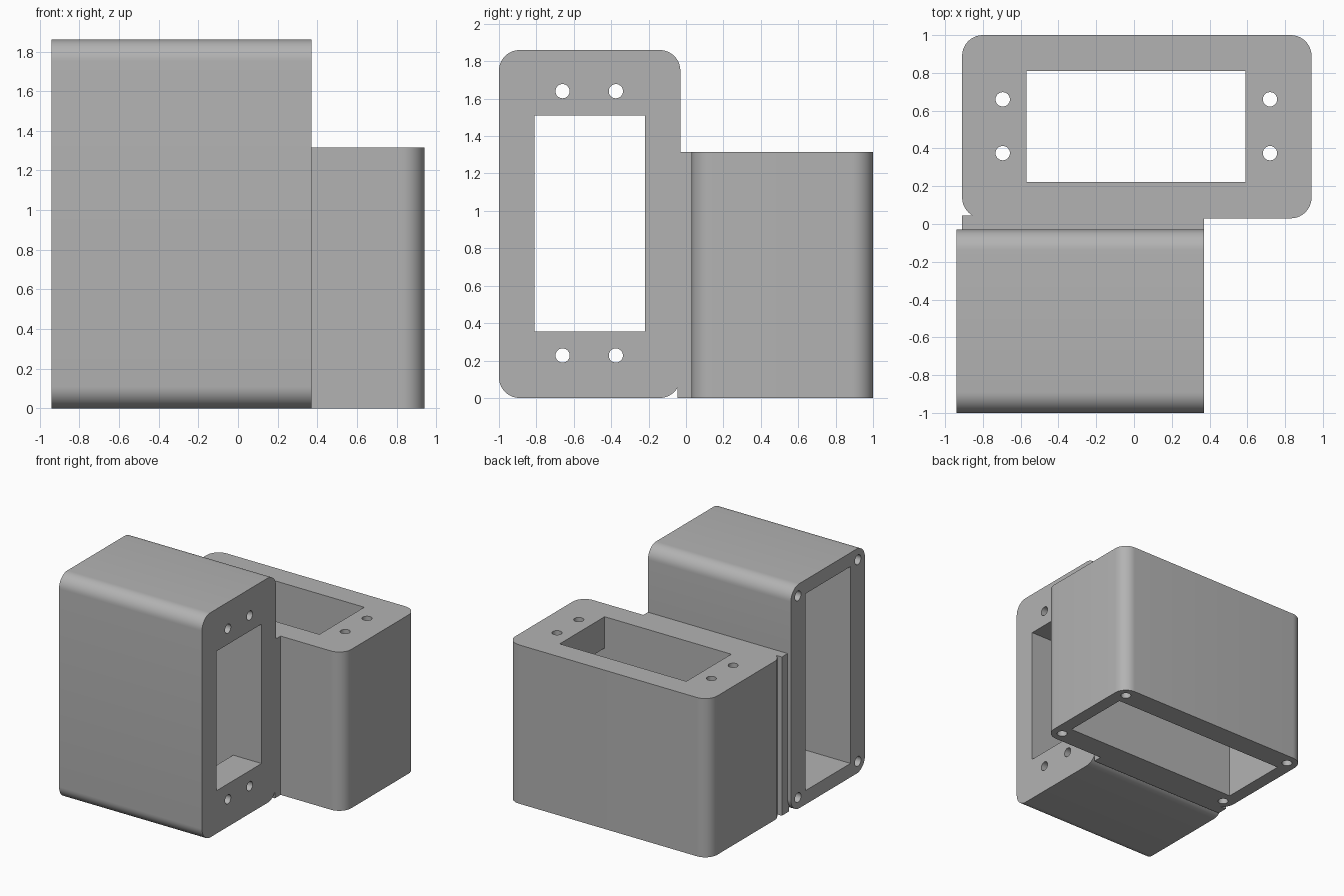
import bpy, bmesh, math

if "Cube" in bpy.data.objects:
    bpy.data.objects.remove(bpy.data.objects["Cube"])

grey = bpy.data.materials.new("plain grey")
grey.diffuse_color = (0.45, 0.45, 0.45, 1)
grey.use_nodes = True
grey.node_tree.nodes["Principled BSDF"].inputs["Base Color"].default_value = grey.diffuse_color


def rounded_rect(u0, u1, v0, v1, r=0.11, seg=10):
    pts = []
    corners = [(u1 - r, v1 - r), (u0 + r, v1 - r), (u0 + r, v0 + r), (u1 - r, v0 + r)]
    for k, (cu, cv) in enumerate(corners):
        for i in range(seg + 1):
            a = math.pi / 2 * (k + i / seg)
            pts.append((cu + r * math.cos(a), cv + r * math.sin(a)))
    return pts


def rect(u0, u1, v0, v1):
    return [(u0, v0), (u1, v0), (u1, v1), (u0, v1)]


def circle(cu, cv, r, n=32):
    return [(cu + r * math.cos(2 * math.pi * i / n), cv + r * math.sin(2 * math.pi * i / n))
            for i in range(n)]


def prism(name, outline, axis, a, b):
    """Extrude an outline along x (outline in y, z) or z (outline in x, y)."""
    place = (lambda u, v, w: (w, u, v)) if axis == "x" else (lambda u, v, w: (u, v, w))
    bm = bmesh.new()
    low = [bm.verts.new(place(u, v, a)) for u, v in outline]
    high = [bm.verts.new(place(u, v, b)) for u, v in outline]
    n = len(outline)
    bm.faces.new(low[::-1])
    bm.faces.new(high)
    for i in range(n):
        j = (i + 1) % n
        bm.faces.new((low[i], low[j], high[j], high[i]))
    bmesh.ops.recalc_face_normals(bm, faces=bm.faces)
    me = bpy.data.meshes.new(name)
    bm.to_mesh(me)
    bm.free()
    me.materials.append(grey)
    ob = bpy.data.objects.new(name, me)
    bpy.context.collection.objects.link(ob)
    return ob


def combine(target, other, operation):
    bpy.context.view_layer.objects.active = target
    mod = target.modifiers.new(operation, 'BOOLEAN')
    mod.operation, mod.solver, mod.object = operation, 'EXACT', other
    bpy.ops.object.modifier_apply(modifier=mod.name)
    bpy.data.objects.remove(other)


# Two rounded housings joined by a thin web
bracket = prism("double_motor_housing", rounded_rect(-1, -0.03, 0, 1.86), "x", -0.94, 0.37)
combine(bracket, prism("web", rect(-0.91, 0.37, -0.045, 0.045), "z", 0, 1.315), 'UNION')
combine(bracket, prism("upright", rounded_rect(-0.91, 0.94, 0.03, 1), "z", 0, 1.315), 'UNION')


def hollow(axis, back, front, window, cavity, screws, corners):
    """Window and screw holes in the face plate, wide cavity and blind corner holes behind."""
    s = 1 if front > back else -1
    cuts = [(rect(*window), back, front + 0.1 * s),
            (rect(*cavity), back - 0.1 * s, front - 0.26 * s)]
    cuts += [(circle(u, v, 0.038), front - 0.4 * s, front + 0.1 * s) for u, v in screws]
    cuts += [(circle(u, v, 0.04), back - 0.1 * s, back + 0.4 * s) for u, v in corners]
    for outline, a, b in cuts:
        combine(bracket, prism("cutter", outline, axis, min(a, b), max(a, b)), 'DIFFERENCE')


# Front housing, facing right, open at the left
hollow("x", -0.94, 0.37, (-0.81, -0.22, 0.355, 1.51), (-0.81, -0.22, 0.115, 1.745),
       [(y, z) for y in (-0.66, -0.375) for z in (0.227, 1.64)],
       [(y, z) for y in (-0.907, -0.123) for z in (0.095, 1.765)])

# Rear housing, facing up, open at the bottom
hollow("z", 0, 1.315, (-0.57, 0.59, 0.222, 0.81), (-0.80, 0.83, 0.222, 0.81),
       [(x, y) for x in (-0.695, 0.72) for y in (0.375, 0.66)],
       [(x, y) for x in (-0.815, 0.845) for y in (0.123, 0.907)])

bpy.ops.object.select_all(action='DESELECT')
bracket.select_set(True)
bpy.context.view_layer.objects.active = bracket
bpy.ops.object.shade_smooth_by_angle(angle=math.radians(30))
